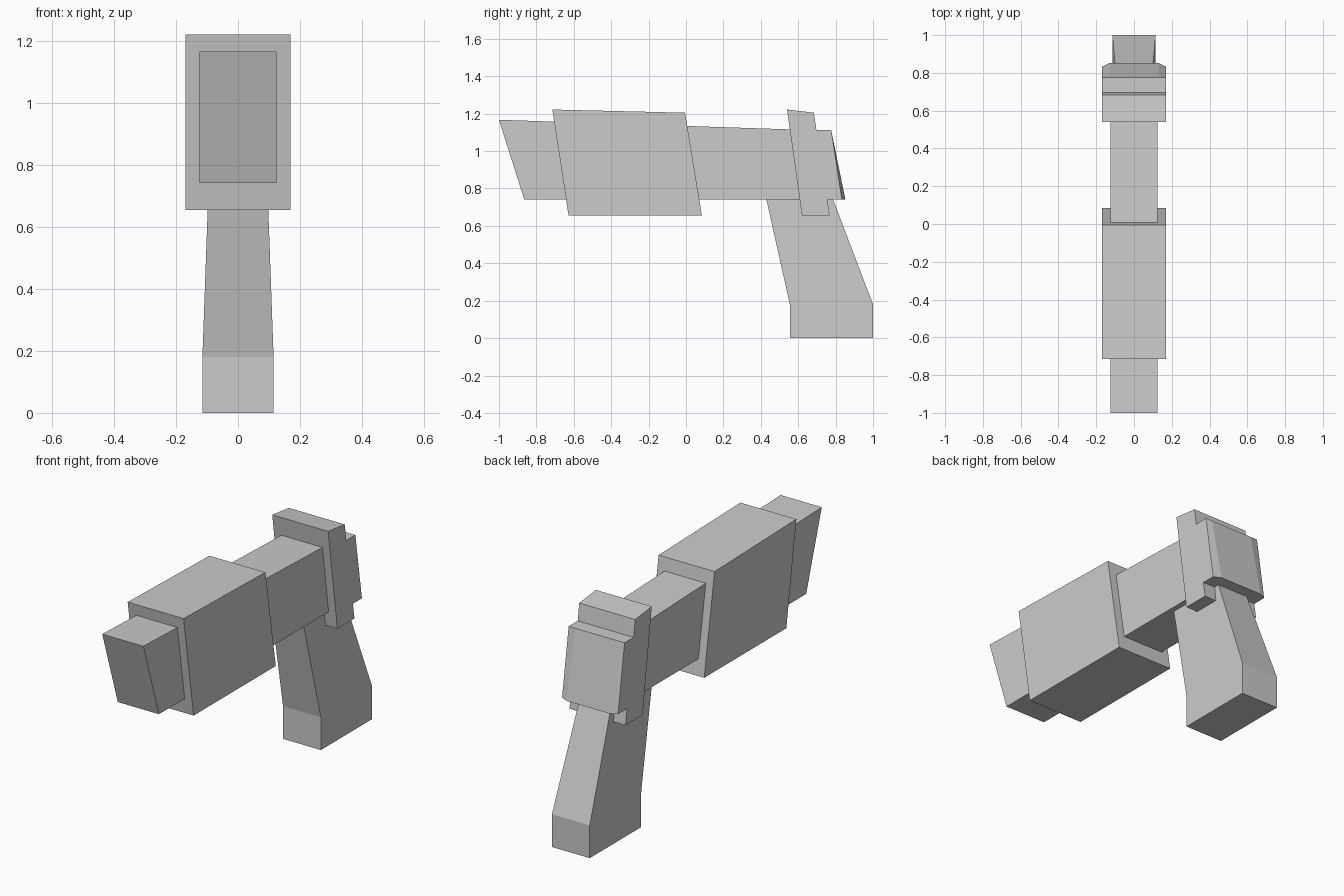
import bpy
import bmesh

old = bpy.data.objects.get("Cube")
if old:
    bpy.data.objects.remove(old, do_unlink=True)

GREY = (0.6, 0.6, 0.6, 1.0)
grey = bpy.data.materials.new("plain grey")
grey.use_nodes = True
grey.diffuse_color = GREY
grey.node_tree.nodes["Principled BSDF"].inputs["Base Color"].default_value = GREY


def loft(name, ring_a, ring_b):
    """Closed solid between two matching rings of points."""
    bm = bmesh.new()
    a = [bm.verts.new(p) for p in ring_a]
    b = [bm.verts.new(p) for p in ring_b]
    bm.faces.new(a)
    bm.faces.new(b)
    n = len(a)
    for i in range(n):
        j = (i + 1) % n
        bm.faces.new((a[i], a[j], b[j], b[i]))
    bmesh.ops.recalc_face_normals(bm, faces=bm.faces)
    mesh = bpy.data.meshes.new(name)
    bm.to_mesh(mesh)
    bm.free()
    mesh.materials.append(grey)
    obj = bpy.data.objects.new(name, mesh)
    bpy.context.collection.objects.link(obj)
    return obj


def slab(name, profile, half_width):
    """Side profile (y, z) mirrored across x; half_width depends on z."""
    return loft(name,
                [(-half_width(z), y, z) for y, z in profile],
                [(half_width(z), y, z) for y, z in profile])


# Inner barrel with a raked muzzle
slab("barrel", [(-1, 1.167), (-0.865, 0.742), (0.7, 0.742), (0.645, 1.113)],
     lambda z: 0.125)

# Wide slanted sleeve around the barrel
slab("sleeve", [(-0.715, 1.222), (-0.005, 1.205), (0.085, 0.656), (-0.628, 0.656)],
     lambda z: 0.17)

# Raised band at the back
slab("rear_band", [(0.54, 1.222), (0.684, 1.205), (0.697, 1.114), (0.755, 0.742),
                   (0.768, 0.656), (0.62, 0.656)],
     lambda z: 0.17)

# Back cap, its side edges cut away towards the bottom
def cap_ring(z, front, side, back):
    half = [(0.17, front), (0.17, side), (0.13, back)]
    return [(x, y, z) for x, y in half] + [(-x, y, z) for x, y in reversed(half)]

loft("back_cap", cap_ring(1.112, 0.697, 0.776, 0.776),
     cap_ring(0.742, 0.755, 0.833, 0.852))

# Grip, tapering upwards above a straight foot
slab("grip", [(0.428, 0.75), (0.555, 0.18), (0.555, 0), (1, 0), (1, 0.18), (0.783, 0.75)],
     lambda z: 0.115 - 0.036 * max(0, z - 0.18))
